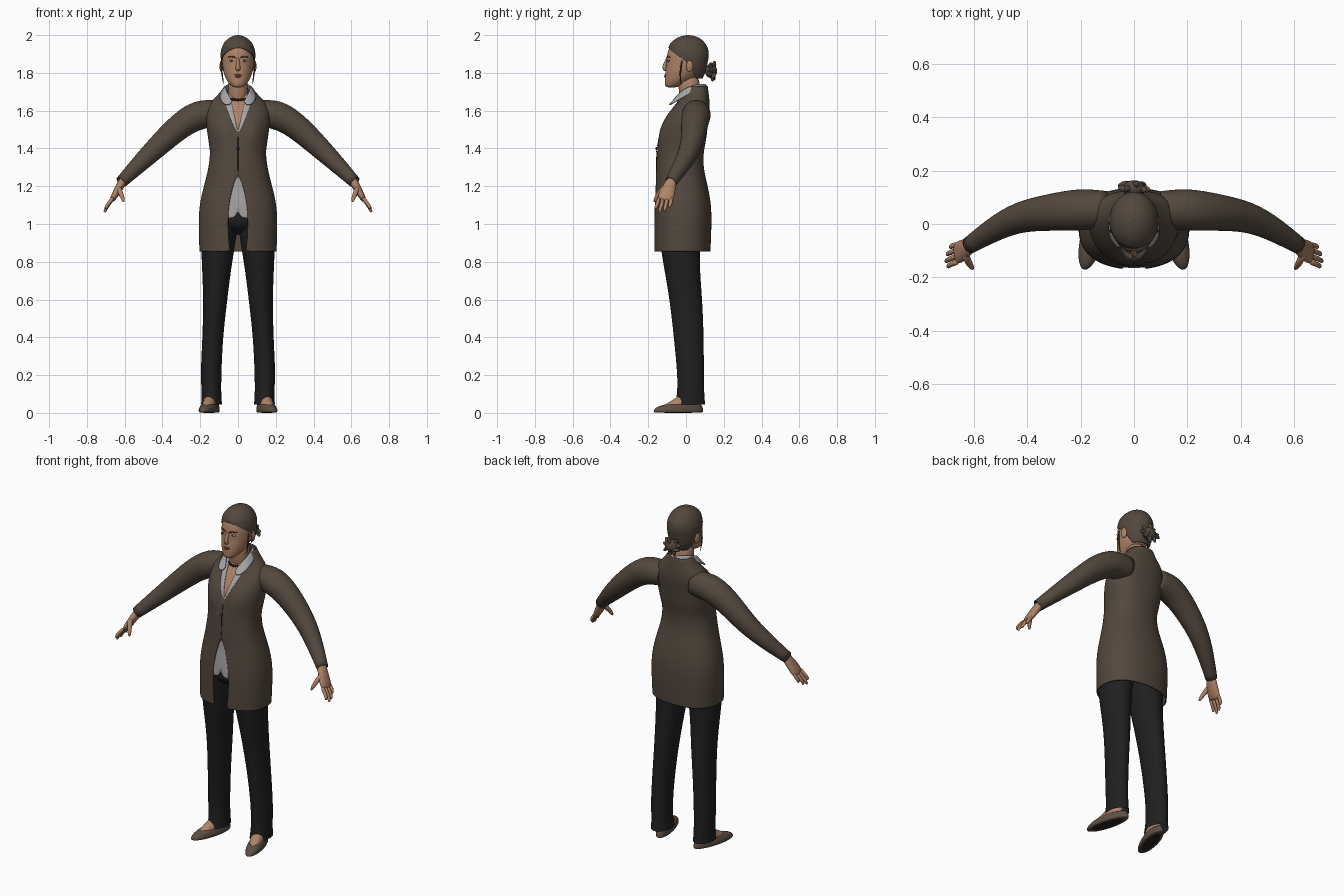
import bpy, bmesh, math, random
from mathutils import Vector, Matrix

random.seed(4)
if "Cube" in bpy.data.objects:
    bpy.data.objects.remove(bpy.data.objects["Cube"])


def material(name, r, g, b):
    m = bpy.data.materials.new(name)
    m.use_nodes = True
    m.diffuse_color = (r, g, b, 1)
    bsdf = m.node_tree.nodes["Principled BSDF"]
    bsdf.inputs["Base Color"].default_value = (r, g, b, 1)
    bsdf.inputs["Roughness"].default_value = 0.8
    return m


JACKET = material("jacket brown", .085, .064, .047)
HAIR = material("hair brown", .085, .064, .048)
SKIN = material("skin", .42, .225, .135)
SHIRT = material("shirt grey", .38, .365, .365)
CLOTH = material("trouser black", .014, .014, .015)
SHOE = material("shoe brown", .11, .078, .058)
DARK = material("dark trim", .02, .016, .014)
LIPS = material("lips", .3, .12, .085)
EYE = material("eye grey", .45, .4, .36)


def finish(name, bm, mat, mirror=False, subsurf=0, thick=0):
    """Turn a bmesh into a smooth object with its modifiers."""
    me = bpy.data.meshes.new(name)
    bm.to_mesh(me)
    bm.free()
    me.materials.append(mat)
    for p in me.polygons:
        p.use_smooth = True
    ob = bpy.data.objects.new(name, me)
    bpy.context.collection.objects.link(ob)
    if mirror:
        ob.modifiers.new("Mirror", 'MIRROR').use_mirror_merge = False
    if subsurf:
        s = ob.modifiers.new("Subsurf", 'SUBSURF')
        s.levels = s.render_levels = subsurf
    if thick:
        s = ob.modifiers.new("Solidify", 'SOLIDIFY')
        s.thickness = thick
        s.offset = -1
    return ob


def skin_rings(rings, closed=True, caps=True):
    """Bridge lists of points into a surface."""
    bm = bmesh.new()
    rows = [[bm.verts.new(p) for p in r] for r in rings]
    n = len(rows[0])
    if caps and closed:
        bm.faces.new(rows[0][::-1])
        bm.faces.new(rows[-1])
    for a, b in zip(rows, rows[1:]):
        for j in range(n if closed else n - 1):
            k = (j + 1) % n
            bm.faces.new((a[j], a[k], b[k], b[j]))
    return bm


def oval(cx, cy, z, rx, ry, start=0, n=24, e=1.0, closed=True):
    """Horizontal oval from the front round the back, open by the start angle."""
    pts = []
    for i in range(n):
        a = start + (2 * math.pi - 2 * start) * i / (n if closed else n - 1)
        s, c = math.sin(a), math.cos(a)
        pts.append(Vector((cx + rx * math.copysign(abs(s) ** e, s),
                           cy - ry * math.copysign(abs(c) ** e, c), z)))
    return pts


def stack(name, rings, mat, caps=True, **kw):
    return finish(name, skin_rings([oval(*r) for r in rings], True, caps), mat, **kw)


def tube(name, path, mat, n=10, caps=True, **kw):
    """Sweep ovals along a path of x, y, z, radius across, radius along y."""
    pts = [Vector(p[:3]) for p in path]
    rings = []
    for i, p in enumerate(path):
        t = (pts[min(i + 1, len(pts) - 1)] - pts[max(i - 1, 0)]).normalized()
        ref = Vector((0, 0, 1)) if abs(t.y) > .9 else Vector((0, 1, 0))
        v = (ref - t * ref.dot(t)).normalized()
        u = v.cross(t)
        turn = [2 * math.pi * k / n for k in range(n)]
        rings.append([pts[i] + u * p[3] * math.cos(a) + v * p[-1] * math.sin(a) for a in turn])
    return finish(name, skin_rings(rings, True, caps), mat, **kw)


def ball(name, loc, size, mat, mirror=False, turn=None):
    bm = bmesh.new()
    m = Matrix.Translation(loc) @ (turn or Matrix()) @ Matrix.Diagonal((*size, 1))
    bmesh.ops.create_uvsphere(bm, u_segments=20, v_segments=12, radius=1, matrix=m)
    return finish(name, bm, mat, mirror)


# Torso profile: height, centre y, half width, half depth
TORSO = [(.855, -.02, .205, .15), (1.0, -.017, .21, .153), (1.1, -.017, .206, .152),
         (1.2, -.022, .182, .138), (1.3, -.034, .155, .125), (1.38, -.03, .148, .124),
         (1.46, -.014, .16, .124), (1.53, -.006, .17, .122), (1.6, .02, .17, .108),
         (1.65, .04, .145, .085), (1.69, .05, .1, .07), (1.73, .055, .072, .06)]


def garment(name, gaps, scale, mat, thick):
    """Layer following the torso, open at the front by a half gap at each height."""
    rings = []
    for z, gap in gaps:
        lo, hi = next((a, b) for a, b in zip(TORSO, TORSO[1:]) if z <= b[0])
        f = (z - lo[0]) / (hi[0] - lo[0])
        cy, rx, ry = (a + (b - a) * f for a, b in zip(lo[1:], hi[1:]))
        start = math.asin(min(.98, (gap / (rx * scale)) ** (1 / .87)))
        ring = oval(0, cy, z, rx * scale, ry * scale, start, 33, .87, False)
        for p in ring:
            if p.y < cy:
                p.y -= .02 * math.exp(-((abs(p.x) - .075) / .045) ** 2 - ((z - 1.48) / .06) ** 2)
        rings.append(ring)
    bm = skin_rings(rings, False)
    bmesh.ops.remove_doubles(bm, verts=bm.verts, dist=.0004)
    return finish(name, bm, mat, subsurf=2, thick=thick)


# Clothes of the upper body
garment("jacket", [(.855, .038), (.88, .048), (1.0, .054), (1.1, .05), (1.2, .028), (1.275, 0),
                   (1.33, 0), (1.38, 0), (1.42, 0), (1.47, 0), (1.53, .03), (1.6, .056),
                   (1.65, .072), (1.69, .08), (1.73, .066)], 1, JACKET, .007)
garment("shirt", [(1.03, .012), (1.08, 0), (1.15, 0), (1.2, 0), (1.3, 0), (1.38, 0), (1.48, 0),
                  (1.53, .009), (1.6, .026), (1.65, .036), (1.69, .045)], .97, SHIRT, .003)
garment("chest", [(1.42, 0), (1.48, 0), (1.53, 0), (1.6, 0), (1.65, 0), (1.69, 0)], .92, SKIN, 0)
tube("jacket_seam", [(0, -.158, 1.28, .002), (0, -.157, 1.38, .002), (0, -.143, 1.46, .002)], DARK, 6)
ball("jacket_button", (0, -.157, 1.4), (.008, .005, .008), DARK)
tube("sleeve", [(.1, .055, 1.585, .07), (.2, .055, 1.585, .082), (.3, .045, 1.53, .072),
                (.43, .03, 1.407, .059), (.53, -.022, 1.31, .046), (.618, -.08, 1.222, .033)],
     JACKET, 16, False, mirror=True, subsurf=2, thick=.004)

# Shirt collar: a folded band with pointed front ends
upper = [(0, .1, 1.742), (.055, .07, 1.74), (.068, 0, 1.72), (.048, -.045, 1.68), (.026, -.072, 1.64)]
lower = [(0, .117, 1.715), (.08, .07, 1.705), (.093, 0, 1.68), (.09, -.055, 1.645), (.058, -.095, 1.622)]
finish("shirt_collar", skin_rings([lower, upper], False), SHIRT, True, 2, .006)

# Trousers
stack("trouser_leg", [(.14, .022, .045, .056, .08), (.14, .025, .1, .051, .072),
                      (.144, .025, .2, .056, .07), (.134, .015, .4, .054, .08),
                      (.12, 0, .6, .064, .087), (.114, -.02, .75, .076, .094),
                      (.105, -.033, .9, .092, .106), (.096, -.03, 1, .097, .116),
                      (.09, -.03, 1.08, .09, .12)], CLOTH, False, mirror=True, subsurf=2)
ball("trouser_seat", (0, -.03, 1.03), (.17, .115, .085), CLOTH)

# Feet and flat shoes, toes turned out
place = Matrix.Translation((.142, 0, 0)) @ Matrix.Rotation(math.radians(15), 4, 'Z')
shoe = stack("shoe", [(0, -.042, 0, .04, .132), (0, -.042, .006, .045, .138),
                      (0, -.04, .022, .046, .135), (0, -.03, .038, .041, .118),
                      (0, -.005, .05, .037, .088)], SHOE, mirror=True, subsurf=2)
shoe.data.materials.append(DARK)
for p in shoe.data.polygons:
    p.material_index = int(p.normal.z < -.9)
foot = stack("foot", [(0, -.04, .02, .036, .095), (0, -.03, .045, .037, .085),
                      (0, -.012, .065, .034, .066), (0, .012, .09, .032, .045),
                      (0, .022, .16, .032, .04)], SKIN, mirror=True, subsurf=1)
for ob in (shoe, foot):
    ob.data.transform(place)

# Hands
tube("palm", [(.6, -.068, 1.245, .024, .028), (.622, -.085, 1.205, .023, .033),
              (.645, -.1, 1.165, .02, .043), (.662, -.109, 1.135, .016, .043),
              (.669, -.112, 1.122, .01, .036)], SKIN, 14, mirror=True, subsurf=1)
TIPS = [(.698, -.16, 1.078), (.705, -.14, 1.06), (.7, -.114, 1.066), (.687, -.087, 1.085)]
for i, (x, y, z) in enumerate(TIPS):
    ky = -.142 + .022 * i
    tube("finger_%d" % (i + 1), [(.656, ky, 1.145, .011), ((.668 + x) / 2 + .006, (ky + y) / 2, (z + 1.13) / 2, .0105),
                                 (x, y, z + .012, .009), (x, y, z, .005)], SKIN, mirror=True, subsurf=1)
tube("thumb", [(.636, -.108, 1.2, .016), (.622, -.142, 1.165, .014), (.61, -.16, 1.135, .011),
               (.604, -.169, 1.115, .006)], SKIN, mirror=True, subsurf=1)

# Head and neck
stack("neck", [(0, .035, 1.6, .062, .055), (0, .025, 1.66, .054, .056), (0, .015, 1.72, .051, .056),
               (0, .015, 1.79, .055, .06)], SKIN, subsurf=1)
stack("head", [(0, -.078, 1.722, .022, .026), (0, -.066, 1.735, .042, .047), (0, -.036, 1.765, .064, .077),
               (0, -.017, 1.8, .077, .094), (0, -.001, 1.84, .084, .104), (0, .004, 1.88, .086, .108),
               (0, .008, 1.93, .081, .103), (0, .01, 1.97, .055, .07)], SKIN, subsurf=2)
tube("nose", [(0, -.096, 1.882, .008), (0, -.109, 1.85, .01), (0, -.117, 1.828, .014),
              (0, -.103, 1.811, .013)], SKIN, subsurf=2)
ball("chin", (0, -.091, 1.741), (.024, .02, .017), SKIN)
ball("upper_lip", (0, -.106, 1.789), (.021, .009, .005), LIPS)
ball("lower_lip", (0, -.106, 1.781), (.018, .01, .006), LIPS)
ball("eye", (.033, -.092, 1.864), (.014, .007, .006), EYE, True)
ball("iris", (.033, -.0965, 1.864), (.005, .004, .005), DARK, True)
tube("eyebrow", [(.014, -.102, 1.882, .003), (.034, -.097, 1.887, .0035), (.053, -.083, 1.883, .002)],
     HAIR, 8, mirror=True)
ball("ear", (.088, .02, 1.835), (.009, .019, .031), SKIN, True, Matrix.Rotation(.25, 4, 'Z'))

# Hair cap with a hairline opening round the face
HAIRLINE = [(.04, 1.77, .055, .048, 105), (.024, 1.805, .08, .08, 102), (.012, 1.85, .092, .102, 92),
            (.01, 1.89, .095, .112, 64), (.008, 1.918, .093, .112, 38), (.008, 1.94, .086, .106, 0),
            (.01, 1.968, .069, .085, 0), (.012, 1.988, .045, .056, 0), (.012, 1.998, .02, .025, 0),
            (.012, 2, .001, .001, 0)]
bm = skin_rings([oval(0, cy, z, rx, ry, math.radians(a), 33, 1, False) for cy, z, rx, ry, a in HAIRLINE], False)
bmesh.ops.remove_doubles(bm, verts=bm.verts, dist=.00005)
finish("hair", bm, HAIR, subsurf=2, thick=.006)
tube("loose_strand", [(.087, -.02, 1.87, .005), (.088, -.03, 1.82, .005), (.081, -.03, 1.77, .004),
                      (.076, -.025, 1.735, .001)], HAIR, 8, mirror=True, subsurf=1)

# Knotted bun with stray tufts
ball("bun", (0, .132, 1.81), (.042, .032, .037), HAIR)
for i in range(9):
    a = i * 2 * math.pi / 9
    loc = (.04 * math.cos(a), .138 + random.uniform(-.01, .012), 1.81 + .032 * math.sin(a))
    turn = Matrix.Rotation(random.uniform(-.5, .5), 4, 'Z') @ Matrix.Rotation(-a + random.uniform(-.6, .6), 4, 'Y')
    ball("bun_tuft_%d" % (i + 1), loc, (.024, .012, .009), HAIR, turn=turn)

# Bead necklace
for i in range(-4, 5):
    a = i * .27
    ball("bead_%d" % (i + 5), (.052 * math.sin(a), .012 - .058 * math.cos(a), 1.656 + .006 * abs(a)),
         (.007, .007, .007), DARK)
